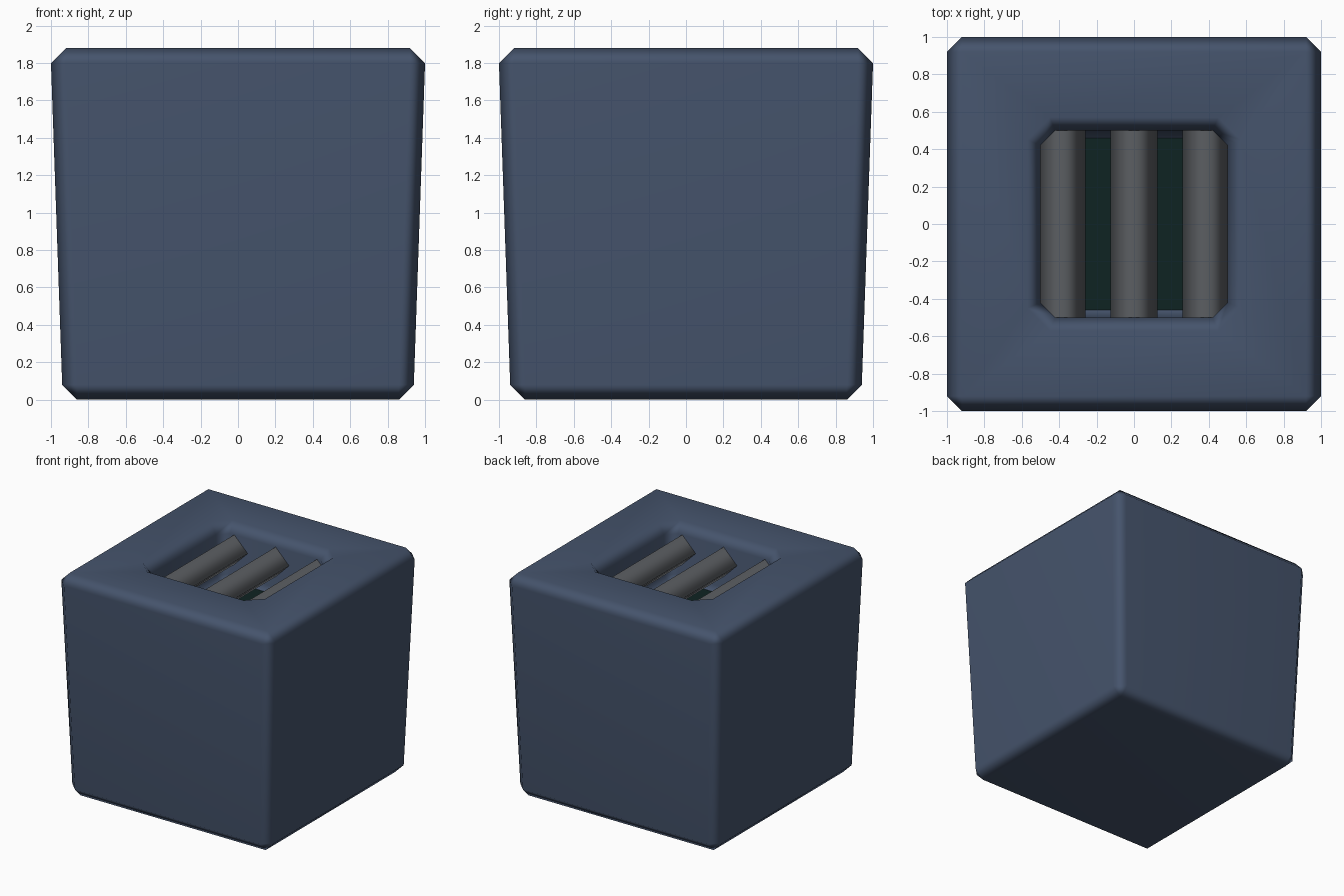
import bpy, bmesh, math

if "Cube" in bpy.data.objects:
    bpy.data.objects.remove(bpy.data.objects["Cube"])


def material(name, rgb):
    m = bpy.data.materials.new(name)
    m.diffuse_color = (*rgb, 1)
    m.use_nodes = True
    m.node_tree.nodes["Principled BSDF"].inputs["Base Color"].default_value = m.diffuse_color
    return m


BLUE = material("slate blue", (0.060, 0.088, 0.150))
GREY = material("bar grey", (0.105, 0.112, 0.122))
GREEN = material("deep green", (0.0045, 0.017, 0.016))


def octagon(half, cut, z):
    """Square outline with clipped corners (8 points, anticlockwise)."""
    k = half - cut
    pts = [(half, -k), (half, k), (k, half), (-k, half),
           (-half, k), (-half, -k), (-k, -half), (k, -half)]
    return [(x, y, z) for x, y in pts]


def loft(name, loops, mat, cap_start=True, cap_end=True):
    """Skin a list of equal-length loops into a smooth mesh."""
    bm = bmesh.new()
    rings = [[bm.verts.new(p) for p in loop] for loop in loops]
    n = len(rings[0])
    for a, b in zip(rings, rings[1:]):
        for i in range(n):
            j = (i + 1) % n
            bm.faces.new((a[i], a[j], b[j], b[i]))
    if cap_start:
        bm.faces.new(rings[0][::-1])
    if cap_end:
        bm.faces.new(rings[-1])
    bmesh.ops.remove_doubles(bm, verts=bm.verts, dist=1e-5)
    bmesh.ops.recalc_face_normals(bm, faces=bm.faces)
    for f in bm.faces:
        f.smooth = True
    me = bpy.data.meshes.new(name)
    bm.to_mesh(me)
    bm.free()
    me.materials.append(mat)
    ob = bpy.data.objects.new(name, me)
    bpy.context.collection.objects.link(ob)
    return ob


# Tapered box: bottom, sides, top rim, then down into the open well
body = loft("tapered_box", [
    octagon(0.86, 0.0, 0.0),
    octagon(0.94, 0.08, 0.08),
    octagon(1.0, 0.08, 1.80),
    octagon(0.92, 0.0, 1.88),
    octagon(0.57, 0.12, 1.88),
    octagon(0.50, 0.08, 1.80),
    octagon(0.50, 0.08, 1.46),
    octagon(0.42, 0.0, 1.38),
], BLUE)
wn = body.modifiers.new("soft_edges", 'WEIGHTED_NORMAL')
wn.weight = 50

# Dark floor of the well
loft("well_floor", [octagon(0.465, 0.045, 1.415), octagon(0.46, 0.04, 1.42)], GREEN).data.shade_flat()

# Grate: three diamond-section bars running front to back
R, Z = 0.125, 1.675
for i, cx in enumerate((-0.385, 0.0, 0.385)):
    section = [(cx + R * math.cos(k * math.pi / 2), Z + R * math.sin(k * math.pi / 2))
               for k in range(4)]
    loft(f"grate_bar_{i + 1}", [[(x, y, z) for x, z in section] for y in (-0.53, 0.53)],
         GREY, False, False)
